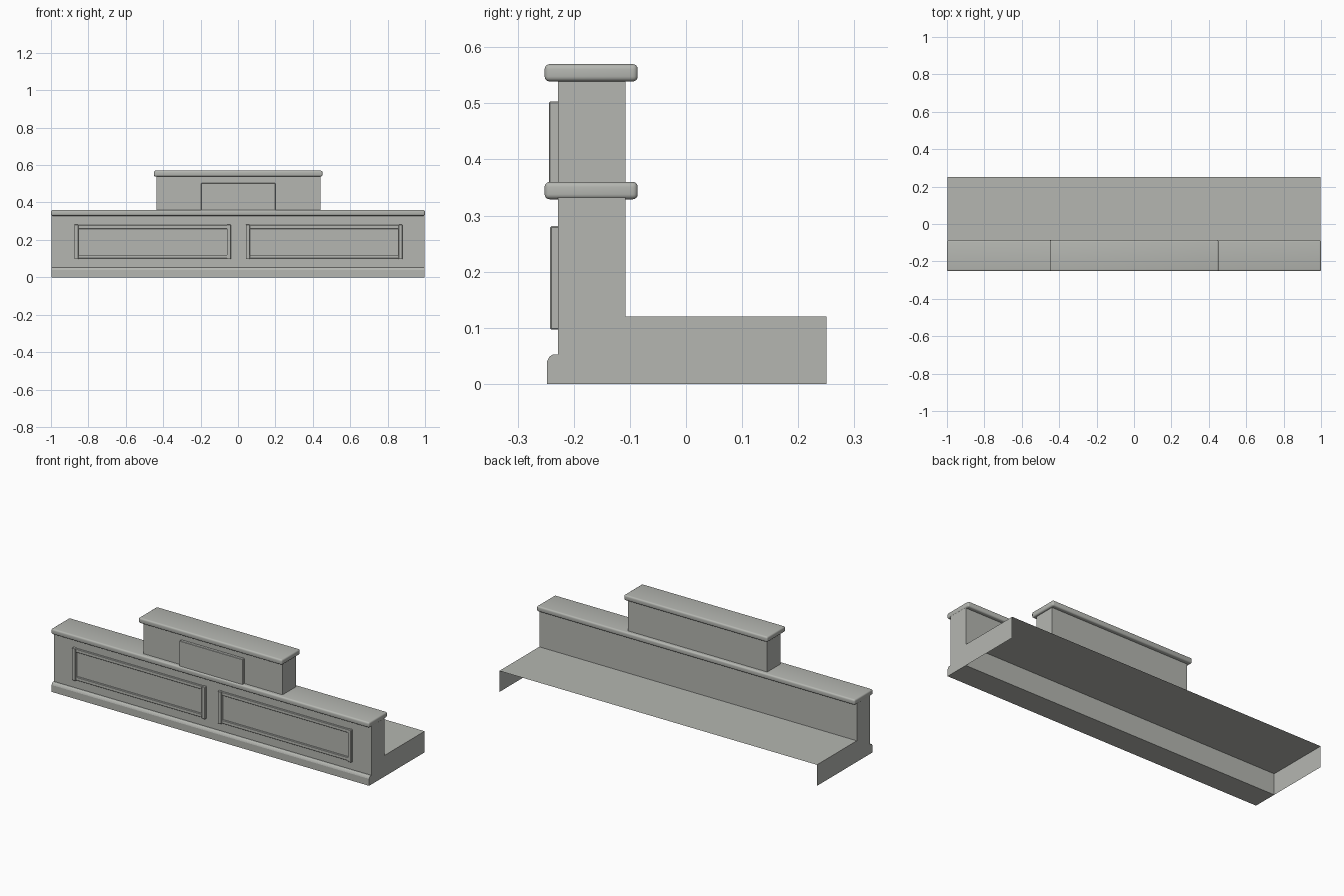
import bpy
import bmesh

if "Cube" in bpy.data.objects:
    bpy.data.objects.remove(bpy.data.objects["Cube"])

stone = bpy.data.materials.new("grey_stone")
stone.diffuse_color = (0.46, 0.47, 0.44, 1)
stone.use_nodes = True
stone.node_tree.nodes["Principled BSDF"].inputs["Base Color"].default_value = stone.diffuse_color


def finish(name, bm):
    bm.normal_update()
    mesh = bpy.data.meshes.new(name)
    bm.to_mesh(mesh)
    bm.free()
    ob = bpy.data.objects.new(name, mesh)
    bpy.context.collection.objects.link(ob)
    mesh.materials.append(stone)
    return ob


def box(name, x, y, z, bevel=0, segments=1):
    """Box from (min, max) ranges, with optional rounded edges."""
    bm = bmesh.new()
    bmesh.ops.create_cube(bm, size=1)
    for v in bm.verts:
        v.co = [r[0] if c < 0 else r[1] for c, r in zip(v.co, (x, y, z))]
    if bevel:
        bmesh.ops.bevel(bm, geom=bm.edges[:], offset=bevel, segments=segments,
                        profile=0.5, affect='EDGES')
    ob = finish(name, bm)
    if segments > 1:
        bpy.ops.object.select_all(action='DESELECT')
        ob.select_set(True)
        bpy.context.view_layer.objects.active = ob
        bpy.ops.object.shade_smooth_by_angle(angle=0.6)
    return ob


END = 0.998
FRONT, BACK = -0.228, -0.108
CAP_Y = (-0.252, -0.086)

# Main wall and its coping
box("lower_wall", (-END, END), (FRONT, BACK), (0, 0.335))
box("lower_coping", (-1, 1), CAP_Y, (0.329, 0.36), 0.009, 4)

# Raised centre block and its coping
box("upper_wall", (-0.435, 0.44), (FRONT, BACK), (0.355, 0.545))
box("upper_coping", (-0.45, 0.452), CAP_Y, (0.539, 0.57), 0.009, 4)
box("centre_plaque", (-0.198, 0.2), (-0.244, FRONT + 0.002), (0.35, 0.503), 0.002)

# Plinth moulding: profile (y, z) extruded along the front
profile = [(FRONT, 0), (-0.248, 0), (-0.248, 0.039), (-0.246, 0.044),
           (-0.243, 0.049), (-0.238, 0.052), (FRONT, 0.052)]
bm = bmesh.new()
face = bm.faces.new([bm.verts.new((-END, y, z)) for y, z in profile])
ext = bmesh.ops.extrude_face_region(bm, geom=[face])
for v in ext["geom"]:
    if isinstance(v, bmesh.types.BMVert):
        v.co.x = END
bmesh.ops.recalc_face_normals(bm, faces=bm.faces[:])
finish("plinth_moulding", bm)

# Rear ledge: thin shell, open at the back and underneath
bm = bmesh.new()
section = [(-END, 0), (-END, 0.12), (END, 0.12), (END, 0)]
near = [bm.verts.new((x, BACK, z)) for x, z in section]
far = [bm.verts.new((x, 0.25, z)) for x, z in section]
for i in range(3):
    bm.faces.new((near[i], near[i + 1], far[i + 1], far[i]))
finish("rear_ledge", bm)

# Two rectangular frames on the front of the wall
for side, (x0, x1) in (("left", (-0.875, -0.038)), ("right", (0.042, 0.88))):
    for end, x in (("outer", x0), ("inner", x1 - 0.022)):
        box(f"{side}_frame_{end}_stile", (x, x + 0.022),
            (-0.242, FRONT + 0.002), (0.097, 0.281), 0.002)
    for level, z in (("bottom", 0.1), ("top", 0.259)):
        box(f"{side}_frame_{level}_rail", (x0 + 0.02, x1 - 0.02),
            (-0.237, FRONT + 0.002), (z, z + 0.02), 0.002)

# Ledge faces must point outward
ledge = bpy.data.objects["rear_ledge"].data
if ledge.polygons[1].normal.z < 0:
    ledge.flip_normals()
